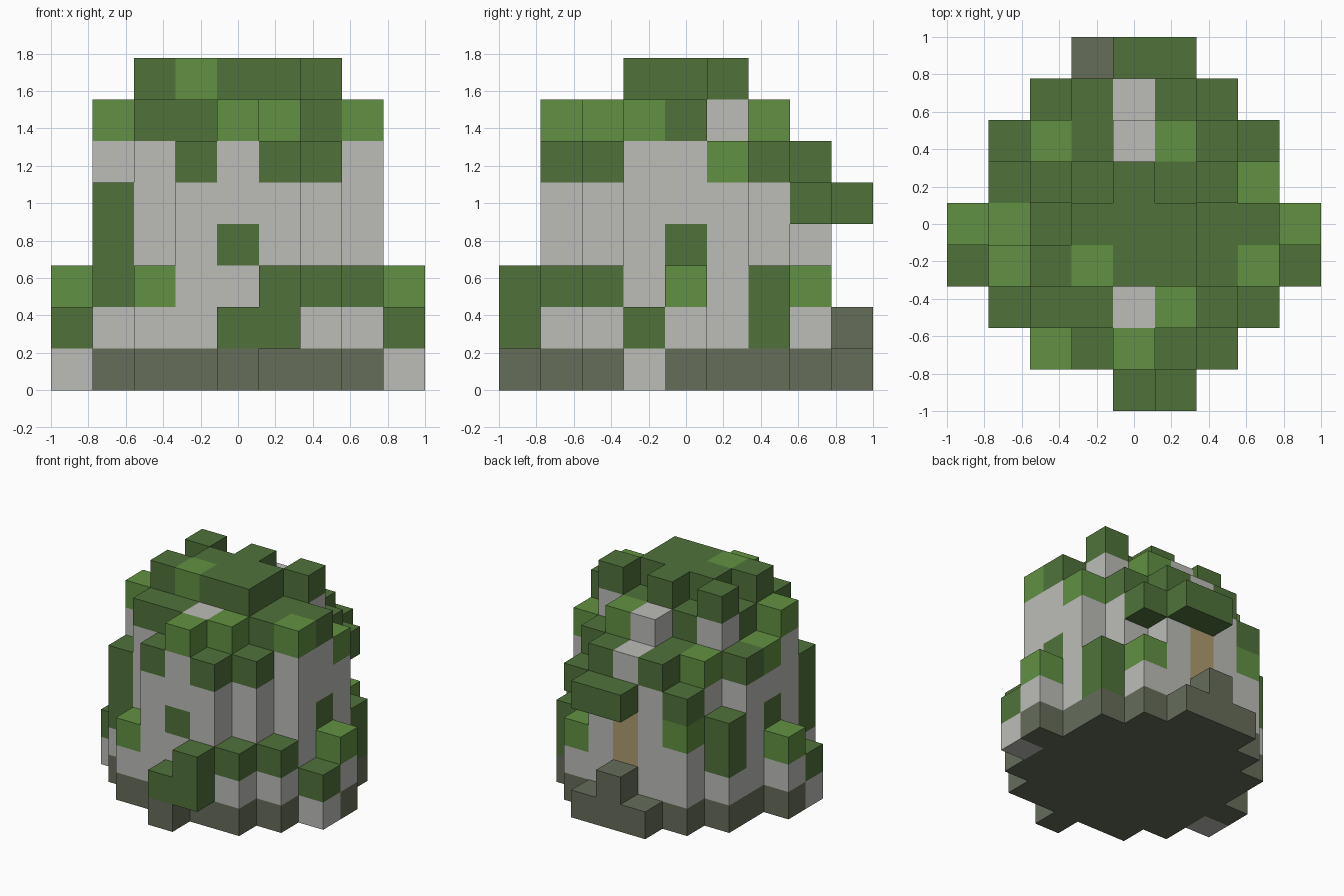
import bpy
import bmesh
from mathutils import Vector

if "Cube" in bpy.data.objects:
    bpy.data.objects.remove(bpy.data.objects["Cube"], do_unlink=True)

CELL = 2 / 9

# part letter: object name, material name, linear colour
PARTS = {
    "s": ("stone_base", "dark stone", (0.133, 0.153, 0.102)),
    "w": ("wall_blocks", "pale grey stone", (0.503, 0.506, 0.479)),
    "m": ("moss_blocks", "dark moss green", (0.080, 0.171, 0.042)),
    "l": ("bright_moss_blocks", "bright moss green", (0.120, 0.283, 0.054)),
    "d": ("door", "tan wood", (0.42, 0.335, 0.155)),
}

# column heights in cells, rows from front to back
HEIGHTS = ("....23...",
           "..36763..",
           ".5777763.",
           "278888772",
           "367888773",
           ".6878786.",
           ".4667763.",
           "..56663..",
           "...121...")

# part on top of each column
CAPS = ("....mm...",
        "..lmlmm..",
        ".mmmwlmm.",
        "mlmlmmmlm",
        "llmmmmmml",
        ".mmmmmml.",
        ".mlmwlmm.",
        "..mmwml..",
        "...sss...")

# columns: stone footing, pale wall, coloured cap
cells = {}
for row, (heights, caps) in enumerate(zip(HEIGHTS, CAPS)):
    for col, (height, cap) in enumerate(zip(heights, caps)):
        if height == ".":
            continue
        top = int(height) - 1
        for level in range(top + 1):
            part = "s" if level == 0 else cap if level == top else "w"
            cells[col - 4, row - 4, level] = part


def paint(part, x, y, low, high=None):
    """Set a vertical run of cells to one part."""
    for level in range(low, (low if high is None else high) + 1):
        cells[x, y, level] = part


# moss patches hanging down the walls
paint("m", 1, -4, 1)
paint("m", 0, -3, 3)
paint("m", -3, -2, 2, 4)
paint("m", -3, 2, 2, 3)
paint("m", 3, 2, 1, 2)
paint("l", -2, 3, 3)
for side in (-1, 1):
    paint("m", 3 * side, 0, 3)
    paint("w", 4 * side, -1, 0)

# overhanging canopy above the back door
for x, y in ((0, 4), (1, 4), (2, 3)):
    paint("m", x, y, 4)
paint("d", 0, 3, 2, 3)

# the front ledge hangs clear of the ground
del cells[1, -4, 0]


def add_face(bm, cell, axis, sign):
    """Add one square side of a cell, wound to face outward."""
    normal = Vector((0, 0, 0))
    normal[axis] = sign
    u = Vector((0, 0, 0))
    u[(axis + 1) % 3] = 1
    v = normal.cross(u)
    centre = Vector(cell) + Vector((0, 0, 0.5)) + normal / 2
    corners = ((-1, -1), (1, -1), (1, 1), (-1, 1))
    bm.faces.new([bm.verts.new((centre + u * a / 2 + v * b / 2) * CELL)
                  for a, b in corners])


def build_part(letter):
    name, colour_name, colour = PARTS[letter]
    mat = bpy.data.materials.new(colour_name)
    mat.use_nodes = True
    mat.diffuse_color = (*colour, 1)
    shader = next(n for n in mat.node_tree.nodes if n.type == "BSDF_PRINCIPLED")
    shader.inputs["Base Color"].default_value = (*colour, 1)
    shader.inputs["Roughness"].default_value = 0.9

    # only the outer sides of the blocks are made
    bm = bmesh.new()
    for cell, part in cells.items():
        if part != letter:
            continue
        for axis in range(3):
            for sign in (-1, 1):
                beside = list(cell)
                beside[axis] += sign
                if tuple(beside) not in cells:
                    add_face(bm, cell, axis, sign)
    bmesh.ops.remove_doubles(bm, verts=bm.verts, dist=0.001)
    mesh = bpy.data.meshes.new(name)
    bm.to_mesh(mesh)
    bm.free()
    mesh.materials.append(mat)
    bpy.context.collection.objects.link(bpy.data.objects.new(name, mesh))


for letter in PARTS:
    build_part(letter)
